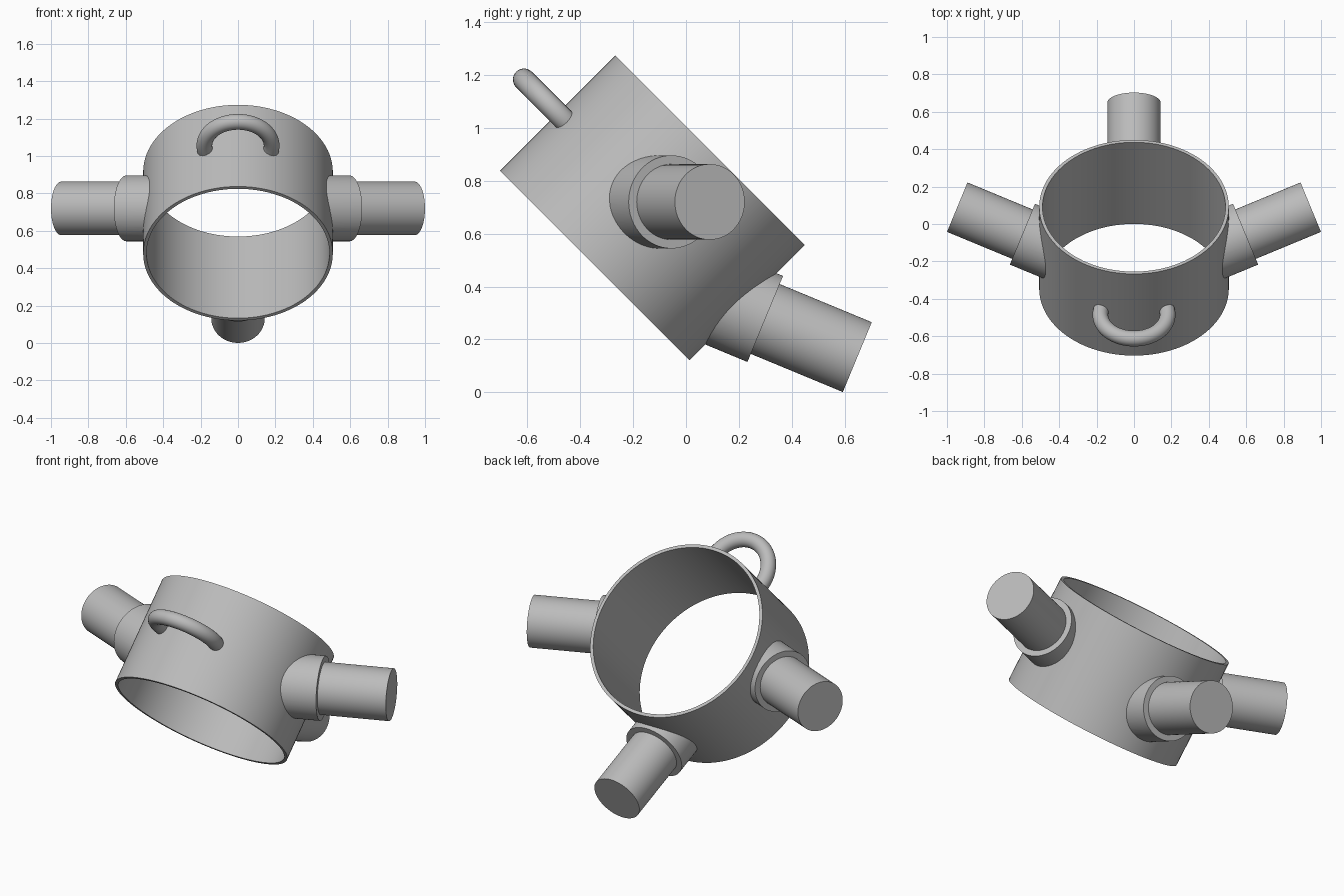
import bpy, bmesh
from math import radians, pi, cos, sin
from mathutils import Vector, Euler

cube = bpy.data.objects.get("Cube")
if cube:
    bpy.data.objects.remove(cube)

grey = bpy.data.materials.new("plain_grey")
grey.use_nodes = True
COLOUR = (0.5, 0.5, 0.5, 1)
grey.diffuse_color = COLOUR
grey.node_tree.nodes["Principled BSDF"].inputs["Base Color"].default_value = COLOUR

CENTRE = Vector((0, -0.127, 0.697))
TILT = Euler((radians(-45), 0, 0))
RADIUS, HEIGHT, WALL = 0.507, 0.617, 0.018


def cylinder(name, start, end, radius, sides=64):
    """Closed cylinder between two points."""
    axis = end - start
    bpy.ops.mesh.primitive_cylinder_add(
        vertices=sides, radius=radius, depth=axis.length, location=(start + end) / 2,
        rotation=axis.to_track_quat('Z', 'Y').to_euler())
    obj = bpy.context.object
    obj.name = name
    return obj


def trim(obj):
    """Cut away whatever reaches inside the ring."""
    bpy.context.view_layer.objects.active = obj
    mod = obj.modifiers.new("trim", 'BOOLEAN')
    mod.operation = 'DIFFERENCE'
    mod.solver = 'EXACT'
    mod.object = core
    bpy.ops.object.modifier_apply(modifier=mod.name)


def finish(obj):
    bpy.ops.object.select_all(action='DESELECT')
    obj.select_set(True)
    bpy.context.view_layer.objects.active = obj
    obj.data.materials.clear()
    obj.data.materials.append(grey)
    bpy.ops.object.shade_smooth_by_angle(angle=radians(35))


# Tilted open ring, spun from its wall section
bm = bmesh.new()
h = HEIGHT / 2
section = [bm.verts.new((r, 0, z)) for r, z in
           ((RADIUS, -h), (RADIUS, h), (RADIUS - WALL, h), (RADIUS - WALL, -h))]
edges = [bm.edges.new((section[i], section[(i + 1) % 4])) for i in range(4)]
bmesh.ops.spin(bm, geom=section + edges, axis=(0, 0, 1), cent=(0, 0, 0),
               angle=2 * pi, steps=96, use_duplicate=False)
bmesh.ops.remove_doubles(bm, verts=bm.verts[:], dist=0.0001)
bmesh.ops.recalc_face_normals(bm, faces=bm.faces[:])
mesh = bpy.data.meshes.new("ring")
bm.to_mesh(mesh)
bm.free()
ring = bpy.data.objects.new("ring", mesh)
bpy.context.collection.objects.link(ring)
ring.location, ring.rotation_euler = CENTRE, TILT
finish(ring)

# Helper core, reaching to the middle of the wall
reach = Vector((0, 1, 1)).normalized()
core = cylinder("core_cutter", CENTRE - reach, CENTRE + reach, RADIUS - WALL / 2, 96)
core.hide_render = True

# Three rods with collars: tip centre and outward direction
c, s = cos(radians(22.5)), sin(radians(22.5))
for side, tip, out in (("left", (0.945, 0.09, 0.72), (c, s, 0)),
                       ("right", (-0.945, 0.09, 0.72), (-c, s, 0)),
                       ("rear", (0, 0.648, 0.133), (0, c, -s))):
    tip, out = Vector(tip), Vector(out)
    shoulder = tip - out * 0.377
    finish(cylinder(side + "_rod", shoulder - out * 0.02, tip, 0.143))
    collar = cylinder(side + "_collar", shoulder - out * 0.3, shoulder, 0.176)
    trim(collar)
    finish(collar)

# Loop handle, half sunk in the front of the ring
outward = Vector((0, -1, 1)).normalized()
bpy.ops.mesh.primitive_torus_add(
    major_radius=0.18, minor_radius=0.042, major_segments=64, minor_segments=24,
    location=CENTRE + outward * RADIUS, rotation=TILT)
handle = bpy.context.object
handle.name = "handle"
trim(handle)
finish(handle)

bpy.data.objects.remove(core)
